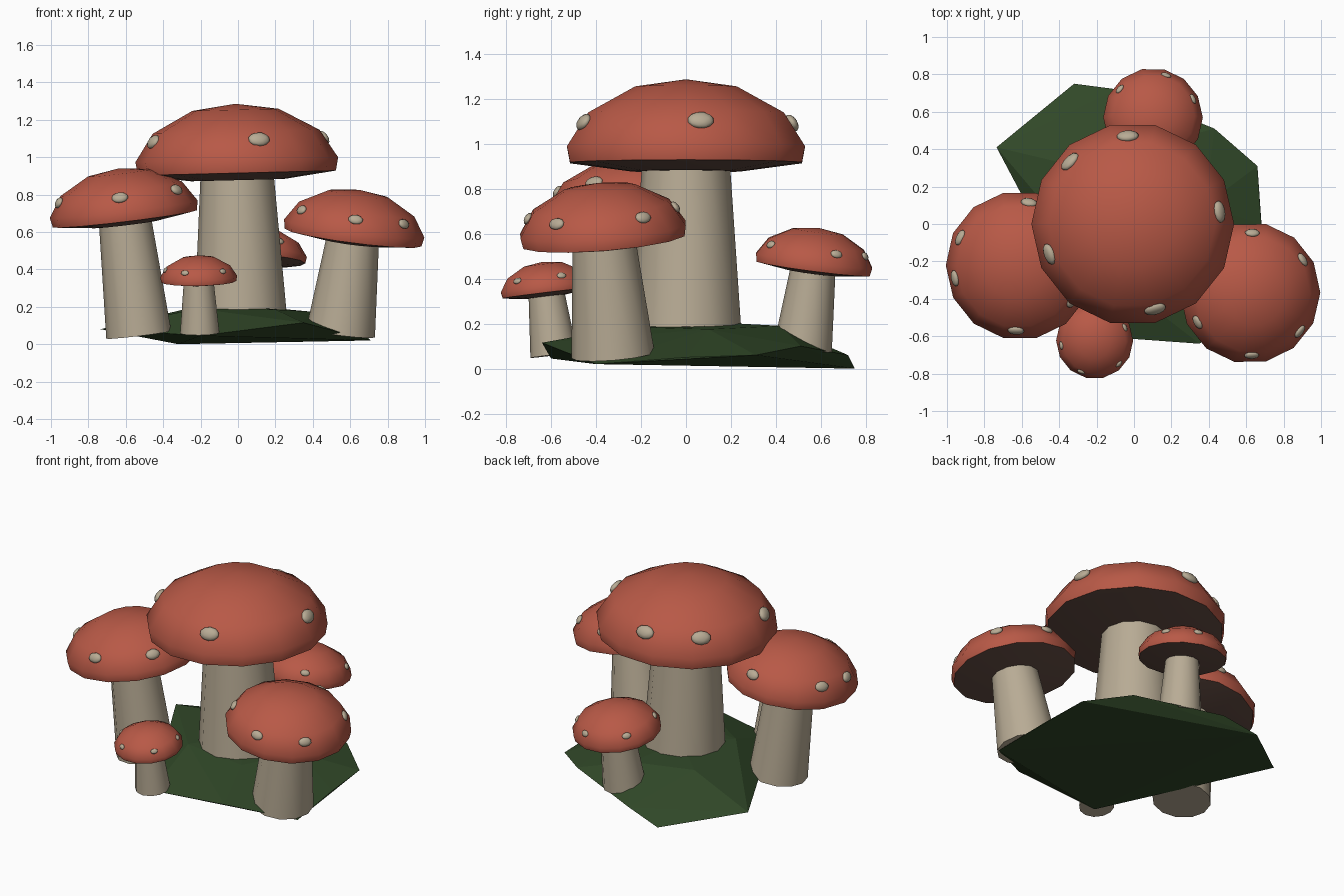
import bpy, bmesh, math
from mathutils import Vector, Matrix

if "Cube" in bpy.data.objects:
    bpy.data.objects.remove(bpy.data.objects["Cube"])


def material(name, rgb):
    m = bpy.data.materials.new(name)
    m.diffuse_color = (*rgb, 1)
    m.use_nodes = True
    m.node_tree.nodes["Principled BSDF"].inputs["Base Color"].default_value = m.diffuse_color
    return m


RED = material("cap red", (0.48, 0.10, 0.062))
CREAM = material("stem cream", (0.48, 0.41, 0.30))
BROWN = material("gill brown", (0.13, 0.075, 0.058))
GREEN = material("moss green", (0.03, 0.064, 0.021))


def finish(name, bm, mats, matrix=None, smooth=None):
    bmesh.ops.recalc_face_normals(bm, faces=bm.faces)
    if matrix is not None:
        bm.transform(matrix)
    me = bpy.data.meshes.new(name)
    bm.to_mesh(me)
    bm.free()
    for m in mats:
        me.materials.append(m)
    ob = bpy.data.objects.new(name, me)
    bpy.context.collection.objects.link(ob)
    if smooth:
        bpy.ops.object.select_all(action='DESELECT')
        ob.select_set(True)
        bpy.context.view_layer.objects.active = ob
        bpy.ops.object.shade_smooth_by_angle(angle=math.radians(smooth))
    return ob


def lathe(profile, n):
    """Closed revolved solid; the first and last profile points lie on the axis."""
    bm = bmesh.new()
    rings = []
    for r, z in profile[1:-1]:
        rings.append([bm.verts.new((r * math.cos(2 * math.pi * i / n),
                                    r * math.sin(2 * math.pi * i / n), z)) for i in range(n)])
    a = bm.verts.new((0, 0, profile[0][1]))
    b = bm.verts.new((0, 0, profile[-1][1]))
    for i in range(n):
        j = (i + 1) % n
        bm.faces.new((a, rings[0][i], rings[0][j]))
        bm.faces.new((b, rings[-1][j], rings[-1][i]))
        for p, q in zip(rings, rings[1:]):
            bm.faces.new((p[i], q[i], q[j], p[j]))
    return bm


# Cap outline for a cap of radius 1, rim at height 0
CAP = [(0, 0.68), (0.42, 0.62), (0.81, 0.405), (0.985, 0.13), (0.96, 0),
       (0.45, -0.07), (0, -0.07)]


def mushroom(name, pos, R, tilt, base_z, r_top, r_base, spots, spot_size):
    axis = Vector((*tilt, 1)).normalized()
    rot = Vector((0, 0, 1)).rotation_difference(axis).to_matrix().to_4x4()
    M = Matrix.Translation(pos) @ rot
    length = (pos[2] - base_z) / axis.z

    # stem
    stem = lathe([(0, 0), (r_top, 0), (r_base, -length), (0, -length)], 12)
    finish(name + "_stem", stem, [CREAM], M, 50)

    # cap with brown underside
    cap = lathe([(r * R * 1.01, z * R) for r, z in CAP], 14)
    bmesh.ops.recalc_face_normals(cap, faces=cap.faces)
    for f in cap.faces:
        if f.normal.z < -0.8:
            f.material_index = 1
    finish(name + "_cap", cap, [RED, BROWN], M, 50)

    # pale spots lying on the slope of the cap
    sp = bmesh.new()
    for deg in spots:
        a = math.radians(deg)
        normal = Vector((0.84 * math.cos(a), 0.84 * math.sin(a), 0.54))
        side = Vector((-math.sin(a), math.cos(a), 0))
        up = normal.cross(side)
        place = Matrix((side, up, normal)).transposed().to_4x4()
        place.translation = (0.865 * R * math.cos(a), 0.865 * R * math.sin(a), 0.325 * R)
        scale = Matrix.Diagonal((spot_size, spot_size * 0.7, spot_size * 0.4, 1))
        bmesh.ops.create_icosphere(sp, subdivisions=2, radius=1, matrix=place @ scale)
    finish(name + "_spots", sp, [CREAM], M, 50)


mushroom("main", (-0.005, 0, 0.915), 0.545, (-0.025, 0), 0.18, 0.195, 0.245,
         [93, 135, 200, 285, 8], 0.06)
mushroom("left", (-0.605, -0.22, 0.67), 0.40, (-0.12, -0.04), 0.05, 0.14, 0.175,
         [154, 191, 268, 328, 80], 0.045)
mushroom("right", (0.615, -0.365, 0.57), 0.38, (0.13, -0.08), 0.06, 0.14, 0.185,
         [90, 34, 322, 270, 207], 0.04)
mushroom("front_small", (-0.21, -0.62, 0.335), 0.207, (-0.02, -0.12), 0.06, 0.08, 0.105,
         [187, 246, 317, 25, 95], 0.022)
mushroom("back", (0.1, 0.565, 0.445), 0.268, (0.05, 0.13), 0.09, 0.1, 0.13,
         [141, 73, 24, 300, 213], 0.028)

# mossy ground: a faceted hull of rim points and crown points
rim = [(-0.735, 0.41, 0.08), (-0.32, 0.75, 0.0), (-0.09, 0.72, 0.06), (0.43, 0.51, 0.1),
       (0.66, 0.31, 0.06), (0.68, 0, 0.05), (0.71, -0.4, 0.02), (0.35, -0.64, 0.115),
       (-0.2, -0.6, 0.045)]
crown = [(-0.27, 0.3, 0.19), (0.1, 0.42, 0.19), (0.38, 0.1, 0.175), (0.2, -0.25, 0.185),
         (-0.22, -0.2, 0.19), (0, 0.05, 0.21)]
g = bmesh.new()
for p in rim + crown:
    g.verts.new(p)
bmesh.ops.convex_hull(g, input=g.verts)
finish("ground", g, [GREEN])
